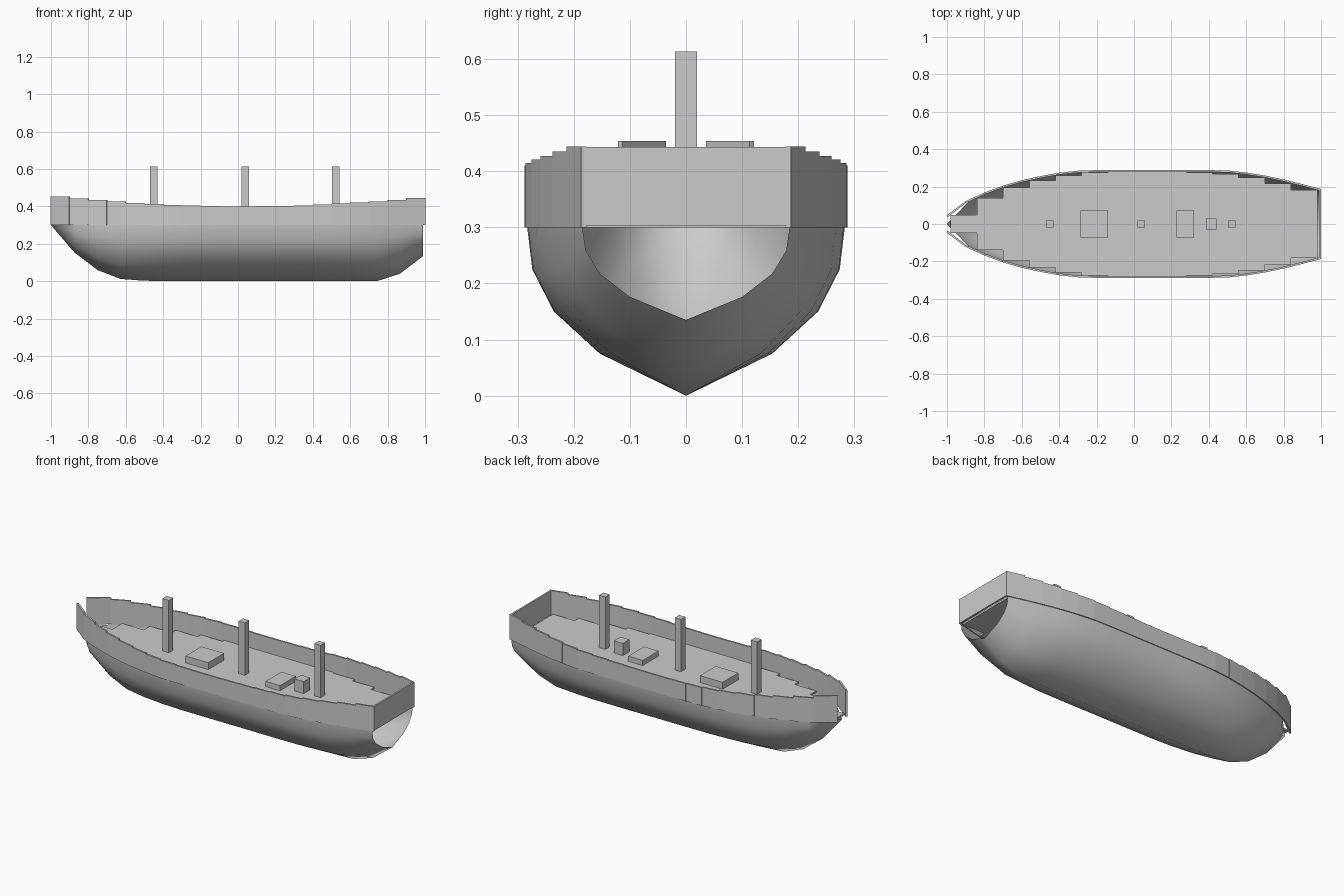
import bpy, bmesh
from mathutils import Vector

if "Cube" in bpy.data.objects:
    bpy.data.objects.remove(bpy.data.objects["Cube"])

# half-breadth of the deck edge every 0.1 along x, from bow to stern
BREADTH = [.04, .117, .163, .2, .229, .251, .269, .28] + [.283] * 7 + [.281, .27, .254, .233, .208, .182]
# keel rise at the ends; flat in between
KEEL = [.30, .155, .06, .012, .003] + [.001] * 5 + [0] * 5 + [.04, .135]
# frame shape: share of breadth at equal height steps
FRAME = [0, .543, .832, .968, 1]


def breadth(x):
    t = min(max((x + 1) * 10, 0), 19.9999)
    i = int(t)
    return BREADTH[i] + (BREADTH[i + 1] - BREADTH[i]) * (t - i)


def finish(bm, name, smooth=False):
    bmesh.ops.recalc_face_normals(bm, faces=bm.faces)
    me = bpy.data.meshes.new(name)
    bm.to_mesh(me)
    bm.free()
    for p in me.polygons:
        p.use_smooth = smooth
    ob = bpy.data.objects.new(name, me)
    bpy.context.collection.objects.link(ob)
    return ob


def prism(bm, outline, z0, z1):
    low = [bm.verts.new((x, y, z0)) for x, y in outline]
    high = [bm.verts.new((x, y, z1)) for x, y in outline]
    n = len(outline)
    bm.faces.new(low[::-1])
    bm.faces.new(high)
    for i in range(n):
        j = (i + 1) % n
        bm.faces.new((low[i], low[j], high[j], high[i]))


def rect(x0, x1, h):
    return [(x0, -h), (x1, -h), (x1, h), (x0, h)]


def box(name, x0, x1, h, z0, z1):
    bm = bmesh.new()
    prism(bm, rect(x0, x1, h), z0, z1)
    finish(bm, name)


# lofted hull shell, open at the top and at the stern
bm = bmesh.new()
rows = []
for i, k in enumerate(KEEL):
    x = -1 + 1.99 * i / 16
    w = 0 if i == 0 else breadth(x)
    half = [(w * f, k + (.30 - k) * j / 4) for j, f in enumerate(FRAME)]
    section = [(-y, z) for y, z in half[:0:-1]] + half
    rows.append([bm.verts.new((x, y, z)) for y, z in section])
for a, b in zip(rows, rows[1:]):
    for j in range(len(a) - 1):
        bm.faces.new((a[j], a[j + 1], b[j + 1], b[j]))
bmesh.ops.remove_doubles(bm, verts=bm.verts, dist=1e-5)
bmesh.ops.recalc_face_normals(bm, faces=bm.faces)
finish(bm, "hull", True)

# deck made of stepped planks
bm = bmesh.new()
for i in range(14):
    x0, x1 = -.98 + .14 * i, -.84 + .14 * i
    prism(bm, rect(x0, x1, min(breadth(x0), breadth(x1)) - .006), .30, .31)
finish(bm, "deck")

# bulwark panels following the sheer, both sides
bm = bmesh.new()
for i in range(20):
    x0, x1 = -1 + .1 * i, -.9 + .1 * i
    a, b = Vector((x0, BREADTH[i])), Vector((x1, BREADTH[i + 1]))
    d = (b - a).normalized()
    n = Vector((-d.y, d.x)) * .005
    xm = (x0 + x1) / 2
    top = .40 + (.06 if xm < 0 else .049) * xm * xm
    quad = [a - n, b - n, b + n, a + n]
    for s in (1, -1):
        prism(bm, [(p.x, p.y * s) for p in quad], .30, top)
finish(bm, "bulwark")

# transom board
box("transom", .99, 1, .182, .303, .443)

# masts
for name, x in (("fore_mast", -.45), ("main_mast", .038), ("aft_mast", .523)):
    box(name, x - .02, x + .02, .02, .31, .613)

# deck fittings
box("main_hatch", -.285, -.14, .072, .31, .35)
box("aft_hatch", .227, .32, .072, .31, .34)
box("companionway", .384, .442, .03, .31, .38)
